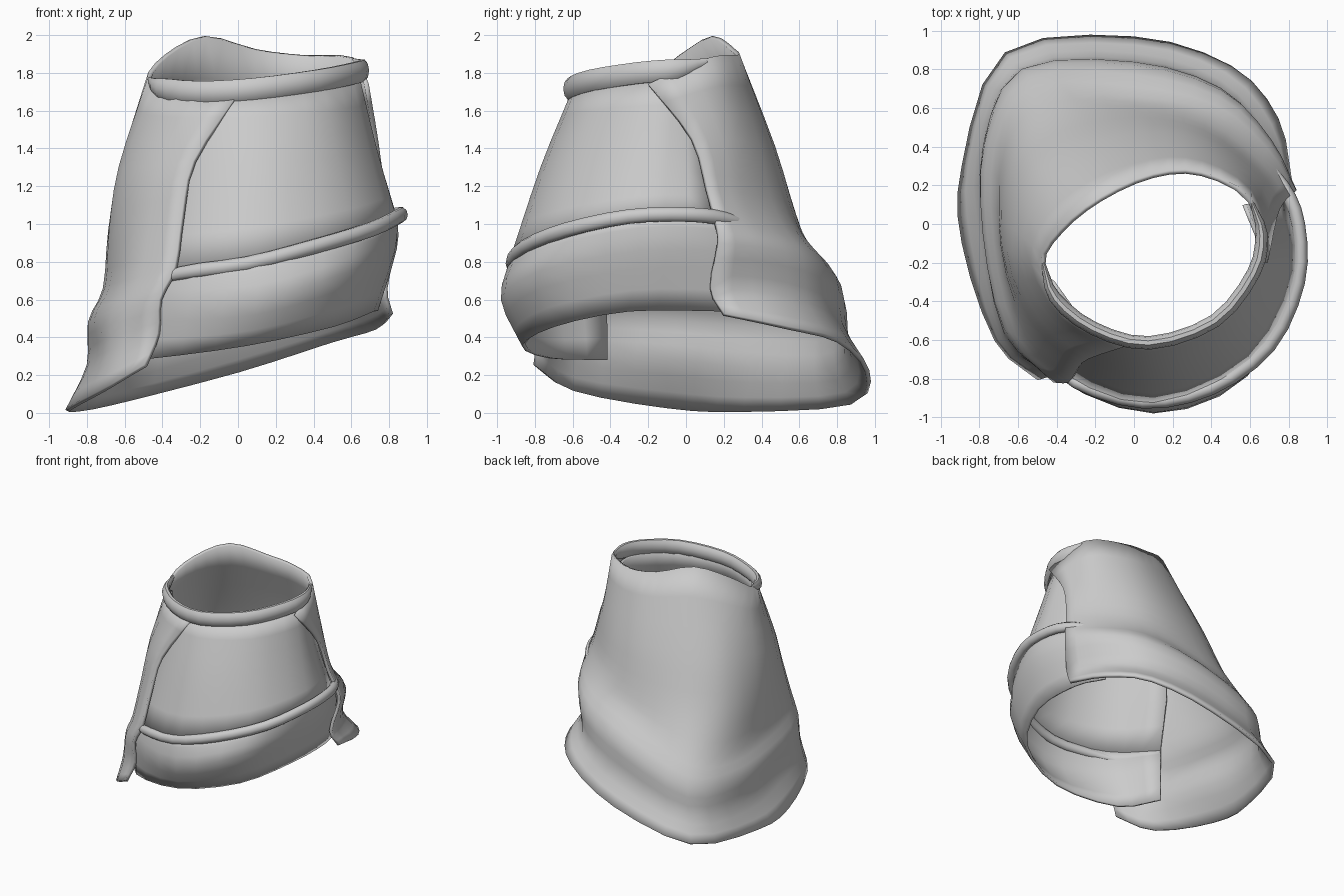
import bpy, bmesh, math
from mathutils import Vector


def spline(pts, n=3):
    """Catmull-Rom curve through the points, n steps per span."""
    p = [Vector(q) for q in pts]
    p = [2 * p[0] - p[1]] + p + [2 * p[-1] - p[-2]]
    out = []
    for i in range(1, len(p) - 2):
        a, b, c, d = p[i - 1:i + 3]
        for k in range(n):
            t = k / n
            out.append(0.5 * (2 * b + (c - a) * t + (2 * a - 5 * b + 4 * c - d) * t * t
                              + (3 * b - a - 3 * c + d) * t ** 3))
    return out + [p[-2]]


def make(name, grid, thickness=0, wrap=False):
    """Skin a grid of points; wrap closes each row and caps the ends."""
    bm = bmesh.new()
    rows = [[bm.verts.new(v) for v in r] for r in grid]
    m = len(rows[0])
    for a, b in zip(rows, rows[1:]):
        for j in range(m if wrap else m - 1):
            k = (j + 1) % m
            bm.faces.new((a[j], a[k], b[k], b[j]))
    if wrap:
        bm.faces.new(rows[0])
        bm.faces.new(rows[-1][::-1])
    bmesh.ops.recalc_face_normals(bm, faces=bm.faces)
    me = bpy.data.meshes.new(name)
    bm.to_mesh(me)
    bm.free()
    ob = bpy.data.objects.new(name, me)
    bpy.context.collection.objects.link(ob)
    if thickness:
        s = ob.modifiers.new("thickness", 'SOLIDIFY')
        s.thickness, s.offset = thickness, 0
    bpy.ops.object.select_all(action='DESELECT')
    ob.select_set(True)
    bpy.context.view_layer.objects.active = ob
    bpy.ops.object.shade_smooth_by_angle(angle=math.radians(40))
    return ob


def loft(name, rows, thickness):
    across = [spline(r) for r in rows]
    columns = [spline(c) for c in zip(*across)]
    return make(name, columns, thickness)


def tube(name, path, w, h, sides=10):
    """Elliptical roll along a path, thinner at both ends."""
    p = spline(path)
    grid = []
    for i, c in enumerate(p):
        t = p[min(i + 1, len(p) - 1)] - p[max(i - 1, 0)]
        side = Vector((t.y, -t.x, 0)).normalized()
        up = side.cross(t).normalized()
        s = min(1, 0.3 + 0.2 * min(i, len(p) - 1 - i))
        grid.append([c + side * w * s * math.cos(a) + up * h * s * math.sin(a)
                     for a in (2 * math.pi * k / sides for k in range(sides))])
    return make(name, grid, wrap=True)


# Sleeve shell: open at the front, rows run front-left, left, back, right
sleeve = [
    [(0, -.61, 1.68), (-.3, -.48, 1.7), (-.47, -.22, 1.76), (-.38, -.04, 1.89), (-.17, .13, 1.99),
     (.1, .25, 1.92), (.35, .26, 1.89), (.6, .12, 1.88), (.68, -.2, 1.74)],
    [(-.23, -.69, 1.33), (-.48, -.48, 1.3), (-.62, -.15, 1.3), (-.53, .2, 1.35), (-.3, .38, 1.38),
     (.05, .46, 1.4), (.35, .42, 1.42), (.6, .25, 1.44), (.73, .03, 1.45)],
    [(-.29, -.75, 1.05), (-.53, -.52, 1), (-.67, -.12, .97), (-.62, .3, .98), (-.38, .52, 1),
     (.02, .57, 1.05), (.36, .5, 1.12), (.64, .29, 1.16), (.77, .11, 1.18)],
    [(-.33, -.81, .77), (-.57, -.58, .7), (-.69, -.1, .67), (-.68, .4, .64), (-.48, .66, .7),
     (0, .65, .86), (.4, .57, .96), (.67, .36, 1), (.81, .15, 1.03)],
]
# Skirt: bulge, neck and flared hem below the waist
skirt = [
    [(-.41, -.81, .6), (-.66, -.54, .53), (-.77, -.05, .49), (-.76, .42, .46), (-.56, .78, .47),
     (0, .81, .67), (.45, .68, .8), (.7, .43, .87), (.83, .17, .9)],
    [(-.42, -.78, .42), (-.66, -.58, .33), (-.75, -.1, .29), (-.78, .36, .24), (-.59, .8, .25),
     (0, .84, .43), (.42, .71, .55), (.65, .45, .63), (.78, .13, .66)],
    [(-.49, -.8, .25), (-.71, -.6, .12), (-.88, -.1, .03), (-.88, .3, .01), (-.66, .88, .05),
     (0, .96, .22), (.5, .81, .38), (.74, .54, .45), (.81, .2, .52)],
]
loft("sleeve_and_skirt", sleeve + skirt, 0.025)

# Front panel inset in the sleeve opening
panel = [
    [(-.42, -.3, 1.7), (-.25, -.5, 1.68), (.08, -.6, 1.69), (.45, -.47, 1.72),
     (.64, -.15, 1.75), (.57, .1, 1.75)],
    [(-.54, -.25, 1.25), (-.3, -.61, 1.27), (.1, -.76, 1.3), (.52, -.58, 1.35),
     (.73, -.2, 1.38), (.66, .1, 1.4)],
    [(-.6, -.4, .7), (-.36, -.76, .76), (.1, -.92, .82), (.6, -.7, .93),
     (.83, -.25, 1.03), (.77, .15, 1.02)],
]
# Lower front band: bulges out, tucks under and runs on inside the skirt
band = [
    panel[-1] + [(.62, .36, .97)],
    [(-.62, -.42, .6), (-.4, -.78, .58), (.1, -.97, .6), (.58, -.78, .75),
     (.82, -.25, .86), (.78, .15, .86), (.64, .4, .82)],
    [(-.62, -.42, .28), (-.44, -.72, .29), (.05, -.86, .36), (.5, -.69, .46),
     (.71, -.3, .54), (.72, .15, .54), (.62, .4, .53)],
]
loft("front_panel", panel, 0.02)
loft("lower_front_band", band, 0.02)

# Rolled collar and waist cord
tube("rolled_collar", [(-.47, -.2, 1.76), (-.41, -.38, 1.72), (-.21, -.54, 1.7), (.08, -.615, 1.715),
                       (.42, -.5, 1.76), (.62, -.25, 1.8), (.66, -.05, 1.82), (.61, .11, 1.86)],
     0.035, 0.06)
tube("waist_cord", [(-.48, -.67, .68), (-.3, -.82, .74), (.05, -.92, .79), (.4, -.85, .88),
                    (.7, -.63, .97), (.85, -.3, 1.04), (.85, 0, 1.05), (.77, .2, 1.03),
                    (.62, .4, .98)], 0.035, 0.04)
